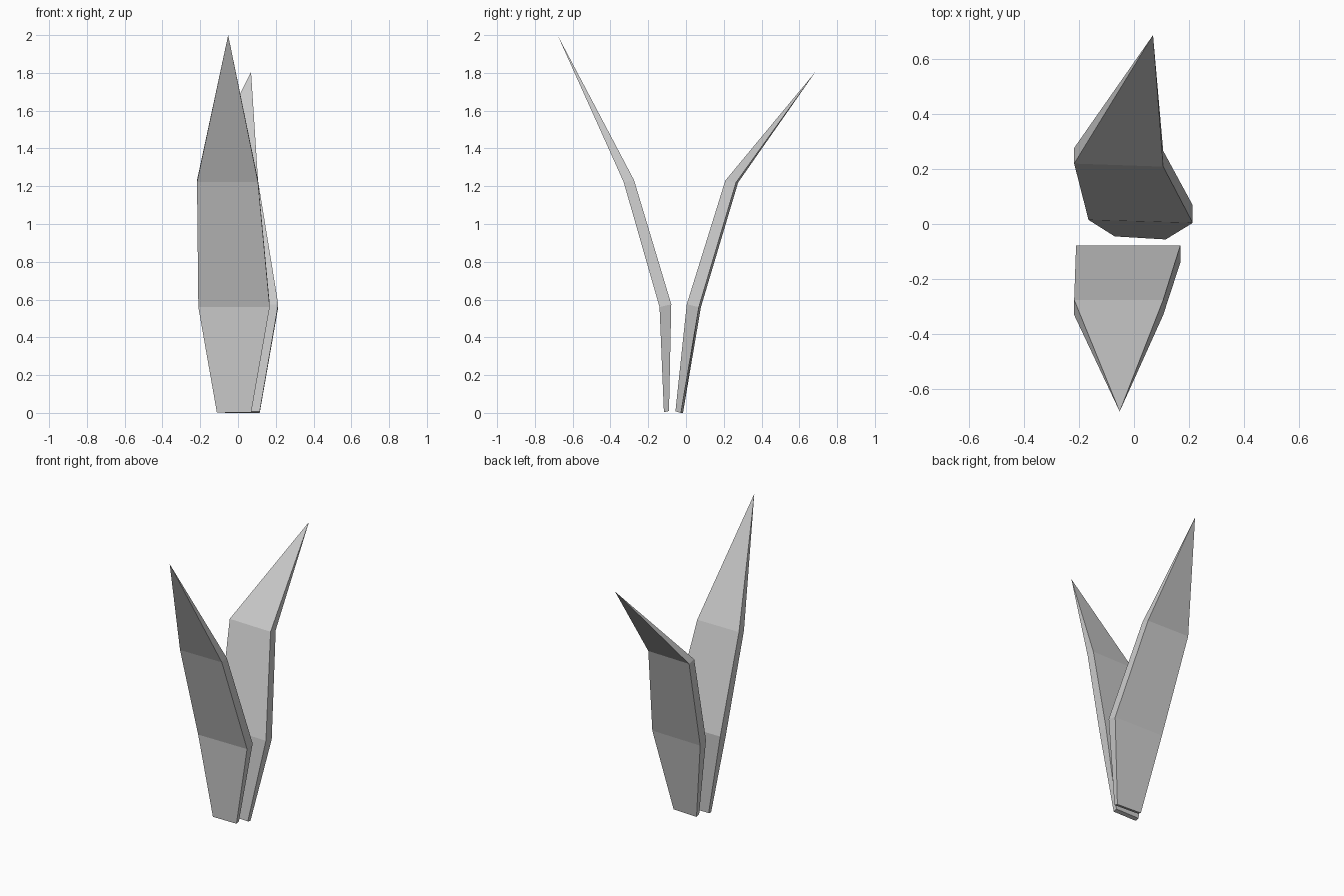
import bpy, bmesh

if "Cube" in bpy.data.objects:
    bpy.data.objects.remove(bpy.data.objects["Cube"])


def blade(name, rows, tip, skew=0.0):
    """Pointed leaf: each row is (x left, x right, outer y, outer z, inner y, inner z)."""
    bm = bmesh.new()
    rings = []
    for xl, xr, yo, zo, yi, zi in rows:
        rings.append([bm.verts.new(c) for c in (
            (xl, yo + skew, zo), (xr, yo, zo), (xr, yi, zi), (xl, yi + skew, zi))])
    point = bm.verts.new(tip)
    bm.faces.new(rings[0])  # stem end
    for a, b in zip(rings, rings[1:]):
        for i in range(4):
            j = (i + 1) % 4
            bm.faces.new((a[i], a[j], b[j], b[i]))
    for i in range(4):  # taper to the tip
        bm.faces.new((rings[-1][i], rings[-1][(i + 1) % 4], point))
    bmesh.ops.recalc_face_normals(bm, faces=bm.faces)
    mesh = bpy.data.meshes.new(name)
    bm.to_mesh(mesh)
    bm.free()
    obj = bpy.data.objects.new(name, mesh)
    bpy.context.collection.objects.link(obj)
    return obj


# Tall leaf leaning to the front
blade("front_leaf", [
    (-0.112, 0.070, -0.117, 0.003, -0.090, 0.010),
    (-0.210, 0.168, -0.140, 0.560, -0.078, 0.575),
    (-0.217, 0.106, -0.330, 1.222, -0.275, 1.232),
], (-0.052, -0.68, 2.0))

# Shorter leaf leaning to the back
blade("back_leaf", [
    (-0.070, 0.115, -0.027, 0.000, -0.056, 0.008),
    (-0.165, 0.213, 0.068, 0.560, 0.004, 0.575),
    (-0.217, 0.106, 0.265, 1.220, 0.208, 1.230),
], (0.069, 0.685, 1.805), skew=0.011)
